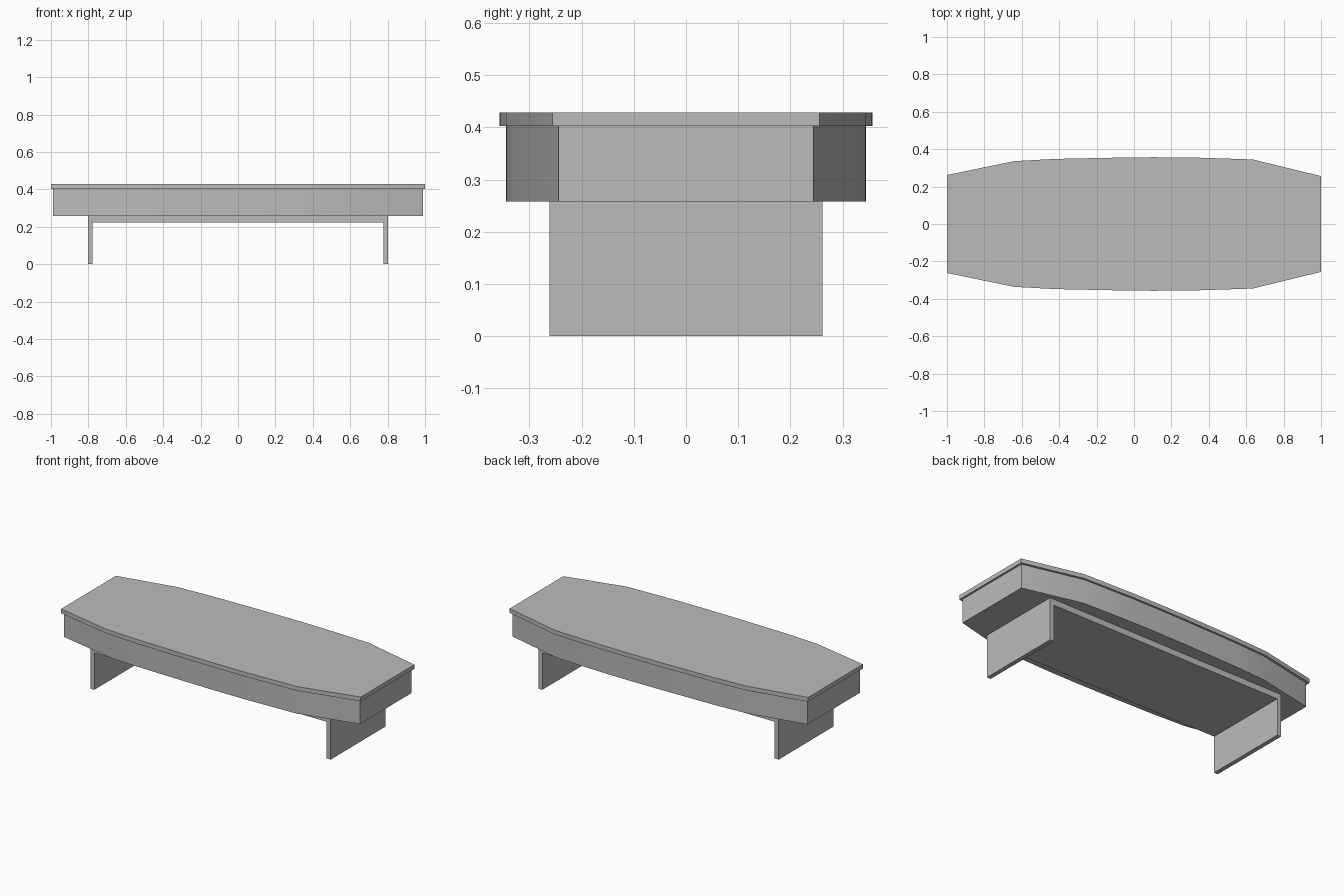
import bpy
import bmesh
import math

cube = bpy.data.objects.get("Cube")
if cube:
    bpy.data.objects.remove(cube, do_unlink=True)

grey = bpy.data.materials.new("plain_grey")
grey.use_nodes = True
colour = (0.5, 0.5, 0.5, 1)
grey.diffuse_color = colour
grey.node_tree.nodes["Principled BSDF"].inputs["Base Color"].default_value = colour


def prism(name, outline, direction):
    """Extrude a closed outline along a direction."""
    bm = bmesh.new()
    base = bm.faces.new([bm.verts.new(p) for p in outline])
    top = bmesh.ops.extrude_face_region(bm, geom=[base])["geom"]
    moved = [v for v in top if isinstance(v, bmesh.types.BMVert)]
    bmesh.ops.translate(bm, verts=moved, vec=direction)
    bmesh.ops.recalc_face_normals(bm, faces=bm.faces)
    mesh = bpy.data.meshes.new(name)
    bm.to_mesh(mesh)
    bm.free()
    mesh.materials.append(grey)
    obj = bpy.data.objects.new(name, mesh)
    bpy.context.collection.objects.link(obj)
    bpy.ops.object.select_all(action="DESELECT")
    obj.select_set(True)
    bpy.context.view_layer.objects.active = obj
    bpy.ops.object.shade_smooth_by_angle(angle=math.radians(30))
    return obj


# Half of the bowed plan, from the right end to the left end
bow = [(-1, 0.262), (-0.64, 0.336), (-0.42, 0.348), (-0.08, 0.355),
       (0.1, 0.357), (0.3, 0.356), (0.635, 0.345), (1, 0.256)]


def bowed_plan(inset, z):
    half = [(x * (1 - inset), y - inset, z) for x, y in bow]
    return half + [(x, -y, z) for x, y, z in reversed(half)]


# Thin overhanging top and the deep apron under it
prism("table_top", bowed_plan(0, 0.403), (0, 0, 0.026))
prism("apron", bowed_plan(0.012, 0.258), (0, 0, 0.145))

# Bridge-shaped base: two panel legs joined by a flat board
outer, inner, depth = 0.803, 0.777, 0.262
arch = [(-outer, 0), (-outer, 0.258), (outer, 0.258), (outer, 0),
        (inner, 0), (inner, 0.222), (-inner, 0.222), (-inner, 0)]
prism("base", [(x, -depth, z) for x, z in arch], (0, 2 * depth, 0))
